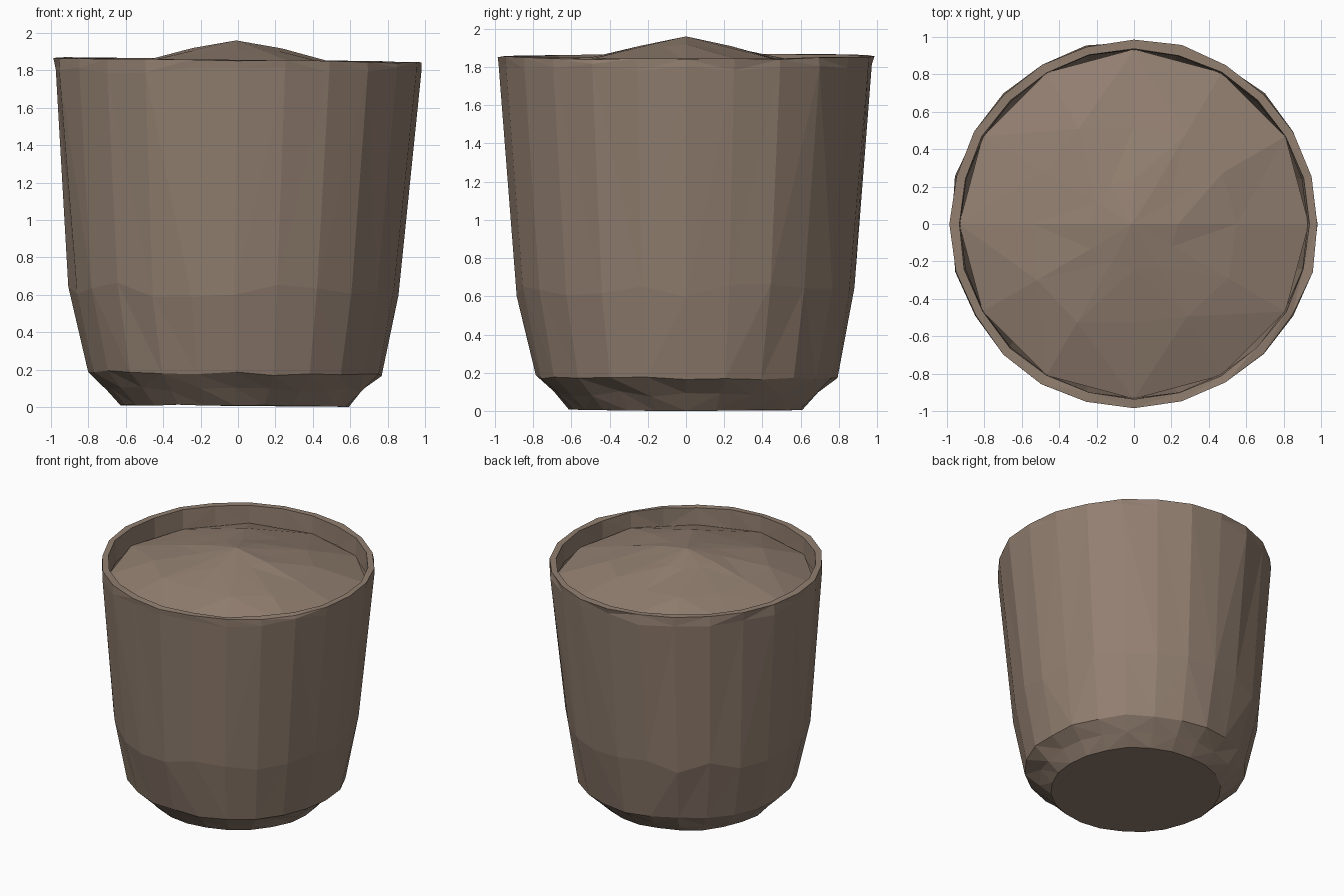
import bpy, bmesh, math, random

if "Cube" in bpy.data.objects:
    bpy.data.objects.remove(bpy.data.objects["Cube"])

random.seed(4)
SIDES = 24


def material(name, color):
    m = bpy.data.materials.new(name)
    m.diffuse_color = (*color, 1)
    m.use_nodes = True
    m.node_tree.nodes["Principled BSDF"].inputs["Base Color"].default_value = m.diffuse_color
    return m


brown = material("warm brown", (0.287, 0.212, 0.162))


def ring(bm, r, z, jr=0.0, jz=0.0, n=SIDES, tilt=0.0, cx=0.0):
    """Slightly irregular ring of vertices; tilt lowers the +x side."""
    verts = []
    for i in range(n):
        a = 2 * math.pi * i / n
        rr = r + random.uniform(-jr, jr)
        zz = z + random.uniform(-jz, jz) - tilt * math.cos(a)
        verts.append(bm.verts.new((cx + rr * math.cos(a), rr * math.sin(a), zz)))
    return verts


def bridge(bm, a, b):
    """Triangulated strip between two equal rings, with random diagonals."""
    n = len(a)
    for i in range(n):
        j = (i + 1) % n
        if random.random() < 0.5:
            bm.faces.new((a[i], a[j], b[j]))
            bm.faces.new((a[i], b[j], b[i]))
        else:
            bm.faces.new((a[i], a[j], b[i]))
            bm.faces.new((a[j], b[j], b[i]))


def finish(bm, name):
    me = bpy.data.meshes.new(name)
    bm.to_mesh(me)
    bm.free()
    me.materials.append(brown)
    ob = bpy.data.objects.new(name, me)
    bpy.context.collection.objects.link(ob)
    return ob


# Pot: base disc, chamfered foot, faceted flaring wall, thin rim, inner wall
bm = bmesh.new()
rings = [
    ring(bm, 0.61, 0.008, 0.004, 0.004, tilt=0.004, cx=-0.015),
    ring(bm, 0.695, 0.09, 0.015, 0.015, cx=-0.015),
    ring(bm, 0.79, 0.18, 0.008, 0.01, tilt=0.008, cx=-0.015),
    ring(bm, 0.878, 0.63, 0.01, 0.04, cx=-0.02),
    ring(bm, 0.982, 1.80, 0.01, 0.02),
    ring(bm, 0.983, 1.855, 0.008, 0.005, tilt=0.013),
    ring(bm, 0.935, 1.855, 0.005, 0.005, tilt=0.013),
    ring(bm, 0.93, 1.70, 0.003, 0.005),
]
for lo, hi in zip(rings, rings[1:]):
    bridge(bm, lo, hi)
bm.faces.new(list(reversed(rings[0])))
finish(bm, "pot")

# Soil: uneven low-poly mound that peaks above the rim
bm = bmesh.new()
edge = ring(bm, 0.935, 1.72, 0, 0.01, 12)
mid = ring(bm, 0.56, 1.84, 0.05, 0.012, 12)
inner = ring(bm, 0.24, 1.912, 0.03, 0.008, 12)
bridge(bm, edge, mid)
bridge(bm, mid, inner)
peak = bm.verts.new((-0.01, 0, 1.96))
for i in range(12):
    bm.faces.new((inner[i], inner[(i + 1) % 12], peak))
finish(bm, "soil")
